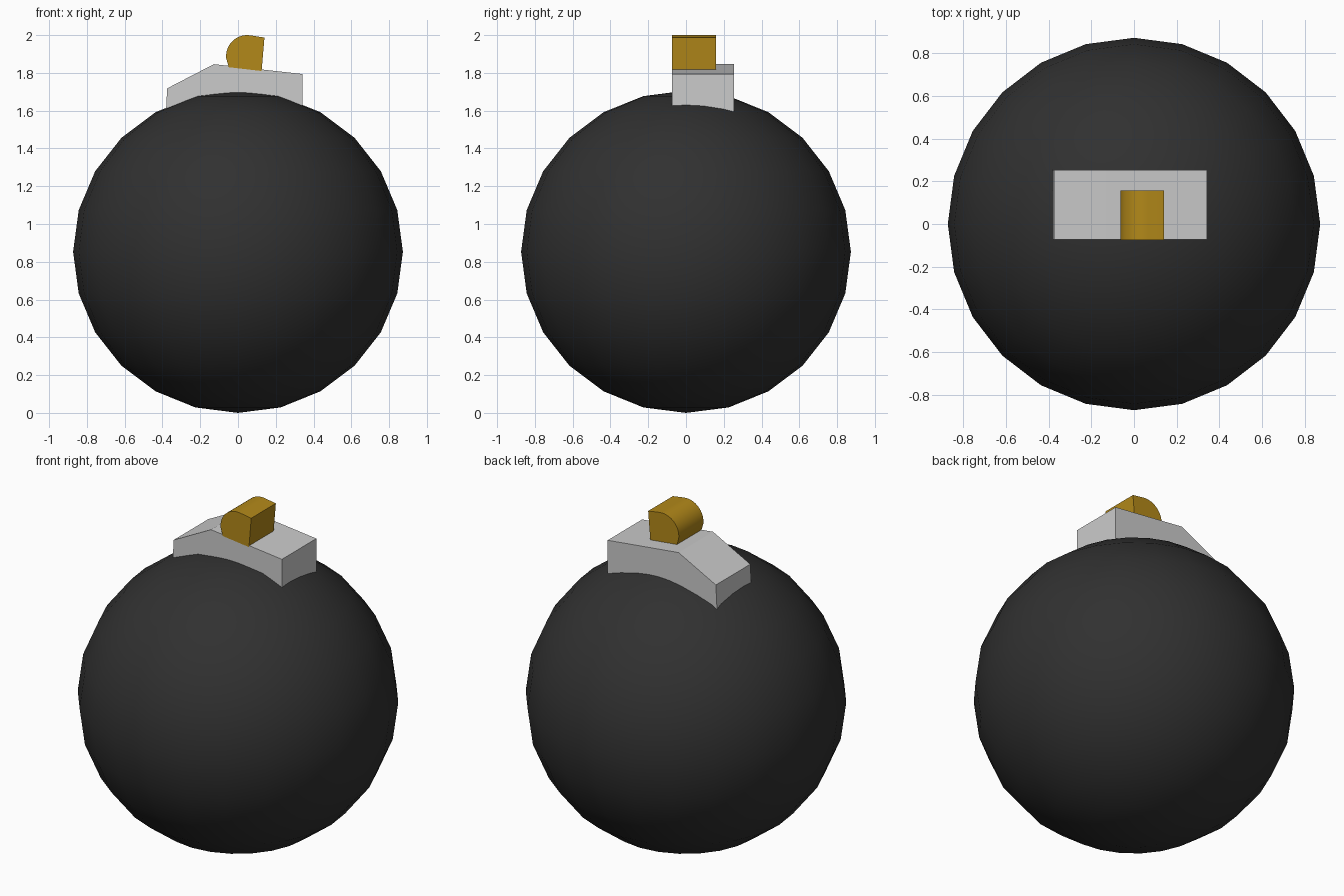
import bpy, bmesh, math

if "Cube" in bpy.data.objects:
    bpy.data.objects.remove(bpy.data.objects["Cube"])


def paint(ob, name, color):
    mat = bpy.data.materials.new(name)
    mat.diffuse_color = (*color, 1)
    mat.use_nodes = True
    mat.node_tree.nodes["Principled BSDF"].inputs["Base Color"].default_value = mat.diffuse_color
    ob.data.materials.append(mat)


def extrude_profile(name, pts, y0, y1):
    """Prism from an (x, z) outline, running along y."""
    bm = bmesh.new()
    face = bm.faces.new([bm.verts.new((x, y0, z)) for x, z in pts])
    out = bmesh.ops.extrude_face_region(bm, geom=[face])
    for v in out["geom"]:
        if isinstance(v, bmesh.types.BMVert):
            v.co.y = y1
    bmesh.ops.recalc_face_normals(bm, faces=bm.faces)
    mesh = bpy.data.meshes.new(name)
    bm.to_mesh(mesh)
    bm.free()
    ob = bpy.data.objects.new(name, mesh)
    bpy.context.collection.objects.link(ob)
    bpy.context.view_layer.objects.active = ob
    ob.select_set(True)
    bpy.ops.object.shade_smooth_by_angle(angle=math.radians(30))
    ob.select_set(False)
    return ob


# Ball body, 24 segments by 12 rings, slightly flattened
bpy.ops.mesh.primitive_uv_sphere_add(segments=24, ring_count=12, radius=1,
                                     location=(0, 0, 0.853))
ball = bpy.context.object
ball.name = "ball"
ball.scale = (0.873, 0.873, 0.853)
bpy.ops.object.shade_smooth()
paint(ball, "black", (0.03, 0.03, 0.03))
ball.select_set(False)

# Wedge-topped block sunk into the top of the ball
extrude_profile("grey_block", [(-0.383, 1.56), (0.342, 1.56), (0.342, 1.794),
                               (-0.128, 1.846), (-0.375, 1.718)], -0.073, 0.253)

# Rounded gold stub: quarter arch with one square corner
arc = [(0.048 + 0.111 * math.cos(math.radians(a)),
        1.889 + 0.111 * math.sin(math.radians(a))) for a in range(82, 187, 8)]
stub = extrude_profile("gold_stub", [(0.125, 1.81), (0.14, 1.987)] + arc
                       + [(-0.049, 1.83)], -0.075, 0.158)
paint(stub, "gold", (0.45, 0.25, 0.01))
